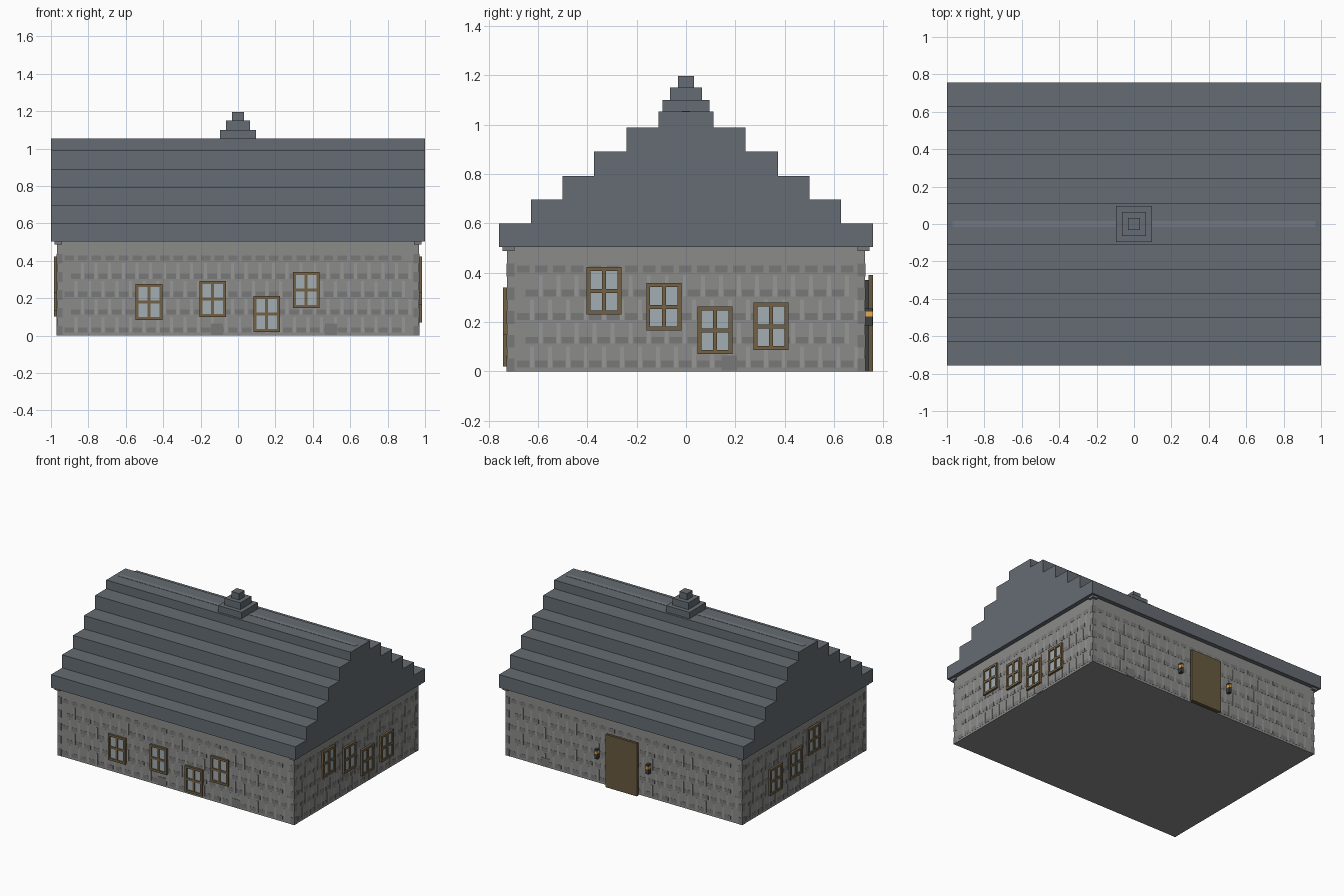
import bpy, bmesh
from mathutils import Matrix, Vector

if "Cube" in bpy.data.objects:
    bpy.data.objects.remove(bpy.data.objects["Cube"])

WX, WY, WH = 0.968, 0.725, 0.503   # wall half sizes and height


def material(name, rgb):
    m = bpy.data.materials.new(name)
    m.diffuse_color = (*rgb, 1)
    m.use_nodes = True
    m.node_tree.nodes["Principled BSDF"].inputs["Base Color"].default_value = m.diffuse_color
    return m


STONE = material("stone", (0.26, 0.26, 0.255))
DARK = material("dark_stone", (0.19, 0.19, 0.19))
LIGHT = material("light_stone", (0.31, 0.31, 0.31))
SLATE = material("slate", (0.13, 0.15, 0.17))
RIDGE = material("ridge_slate", (0.17, 0.19, 0.22))
FRAME = material("frame_wood", (0.17, 0.12, 0.06))
GLASS = material("glass", (0.36, 0.42, 0.45))
DOOR = material("door_wood", (0.14, 0.10, 0.05))
IRON = material("iron", (0.05, 0.05, 0.05))
GLOW = material("lamp_glow", (0.8, 0.4, 0.08))


def boxes(name, spans, mat, matrix=Matrix()):
    """One object from boxes given as (x0, x1, y0, y1, z0, z1)."""
    bm = bmesh.new()
    for x0, x1, y0, y1, z0, z1 in spans:
        place = Matrix.Translation(((x0 + x1) / 2, (y0 + y1) / 2, (z0 + z1) / 2))
        size = Matrix.Diagonal((x1 - x0, y1 - y0, z1 - z0, 1))
        bmesh.ops.create_cube(bm, size=1, matrix=matrix @ place @ size)
    return finish(name, bm, mat)


def finish(name, bm, mat):
    me = bpy.data.meshes.new(name)
    bm.to_mesh(me)
    bm.free()
    me.materials.append(mat)
    ob = bpy.data.objects.new(name, me)
    bpy.context.collection.objects.link(ob)
    return ob


def side(u, out):
    """Wall frame: local x runs along u, local -y points outward."""
    u, out = Vector(u), Vector(out)
    dist = WX if abs(out.x) > 0.5 else WY
    m = Matrix((u, -out, Vector((0, 0, 1)))).transposed().to_4x4()
    return Matrix.Translation(out * dist) @ m


FRONT = side((1, 0, 0), (0, -1, 0))
RIGHT = side((0, 1, 0), (1, 0, 0))
BACK = side((-1, 0, 0), (0, 1, 0))
LEFT = side((0, -1, 0), (-1, 0, 0))

# Wall block
boxes("walls", [(-WX, WX, -WY, WY, 0, WH)], STONE)

# Stone courses: dark bed dashes and staggered light upright joints
ROWS = [0.03, 0.126, 0.222, 0.318, 0.415]
for label, m, half in (("front", FRONT, WX), ("right", RIGHT, WY),
                       ("back", BACK, WX), ("left", LEFT, WY)):
    beds, joints, quoins = [], [], []
    for r, z in enumerate(ROWS):
        u = -half + 0.04 + 0.035 * (r % 2)
        while u < half - 0.08:
            beds.append((u, u + 0.05, -0.001, 0.001, z - 0.014, z + 0.014))
            if r < 4:
                joints.append((u + 0.053, u + 0.069, -0.0012, 0.001, z - 0.014, z + 0.07))
            u += 0.073
        for s in (-1, 1):
            a, b = sorted((s * half, s * (half - 0.03)))
            quoins.append((a, b, -0.0015, 0.001, max(z - 0.03, 0), z + 0.022))
    boxes(label + "_bed_joints", beds, DARK, m)
    boxes(label + "_upright_joints", joints, LIGHT, m)
    boxes(label + "_quoins", quoins, DARK, m)

# Loose foundation stones
for label, m, us in (("front", FRONT, (-0.113, 0.497)), ("right", RIGHT, (0.175,)),
                     ("back", BACK, (-0.64,))):
    boxes(label + "_base_stones",
          [(u - 0.032, u + 0.032, -0.003, 0.001, 0.003, 0.065) for u in us], DARK, m)


# Windows: four frame bars, a cross and a pane
def window(name, m, u, z):
    w, h, b, d = 0.071, 0.096, 0.016, -0.016
    boxes(name + "_frame", [
        (u - w, u - w + b, d, 0, z - h, z + h), (u + w - b, u + w, d, 0, z - h, z + h),
        (u - w + b, u + w - b, d, 0, z - h, z - h + b),
        (u - w + b, u + w - b, d, 0, z + h - b, z + h),
        (u - 0.008, u + 0.008, d + 0.001, 0, z - h + b, z + h - b),
        (u - w + b, u + w - b, d + 0.001, 0, z - 0.008, z + 0.008)], FRAME, m)
    boxes(name + "_pane", [(u - w + b, u + w - b, -0.008, 0, z - h + b, z + h - b)], GLASS, m)


WINDOWS = {
    "front": (FRONT, [(-0.476, 0.181), (-0.136, 0.195), (0.153, 0.115), (0.364, 0.244)]),
    "right": (RIGHT, [(-0.333, 0.326), (-0.09, 0.261), (0.118, 0.166), (0.345, 0.182)]),
    "left": (LEFT, [(-0.345, 0.198), (-0.11, 0.228), (0.10, 0.326)]),
}
for label, (m, spots) in WINDOWS.items():
    for i, (u, z) in enumerate(spots):
        window(f"{label}_window_{i + 1}", m, u, z)

# Back door with recessed jamb, and a lantern either side
boxes("door_jamb", [(-0.11, 0.11, -0.016, 0, 0, 0.37)], IRON, BACK)
boxes("door", [(-0.127, 0.127, -0.032, -0.014, 0, 0.39)], DOOR, BACK)
for s, label in ((-1, "left"), (1, "right")):
    u = s * 0.21
    boxes(label + "_lantern_bracket",
          [(u - 0.011, u + 0.011, -0.03, 0, 0.185, 0.222),
           (u - 0.011, u + 0.011, -0.03, 0, 0.243, 0.255)], IRON, BACK)
    boxes(label + "_lantern_light", [(u - 0.010, u + 0.010, -0.032, 0, 0.222, 0.243)], GLOW, BACK)

# Corner brackets under the eaves
boxes("eave_brackets", [(*sorted((sx * 0.94, sx * 0.982)), *sorted((sy * 0.695, sy * 0.743)),
                         0.487, WH) for sx in (-1, 1) for sy in (-1, 1)], DARK)

# Stepped roof: half profile mirrored, then extruded along x
TIERS = [(0.757, 0.6), (0.628, 0.697), (0.5, 0.792), (0.373, 0.89), (0.242, 0.989), (0.112, 1.053)]
half, z0 = [], WH
for y, z in TIERS:
    half += [(y, z0), (y, z)]
    z0 = z
profile = half + [(-y, z) for y, z in reversed(half)]
bm = bmesh.new()
face = bm.faces.new([bm.verts.new((-1, y, z)) for y, z in profile])
ext = bmesh.ops.extrude_face_region(bm, geom=[face])
bmesh.ops.translate(bm, vec=(2, 0, 0),
                    verts=[v for v in ext["geom"] if isinstance(v, bmesh.types.BMVert)])
bmesh.ops.recalc_face_normals(bm, faces=bm.faces)
finish("stepped_roof", bm, SLATE)

# Ridge strip and stepped finial
boxes("ridge_strip", [(-0.97, 0.97, -0.016, 0.016, 1.04, 1.055)], RIDGE)
for i, (r, a, b) in enumerate([(0.096, 1.05, 1.1), (0.064, 1.1, 1.15), (0.032, 1.15, 1.197)]):
    boxes(f"finial_step_{i + 1}", [(-r, r, -r, r, a, b)], SLATE)
